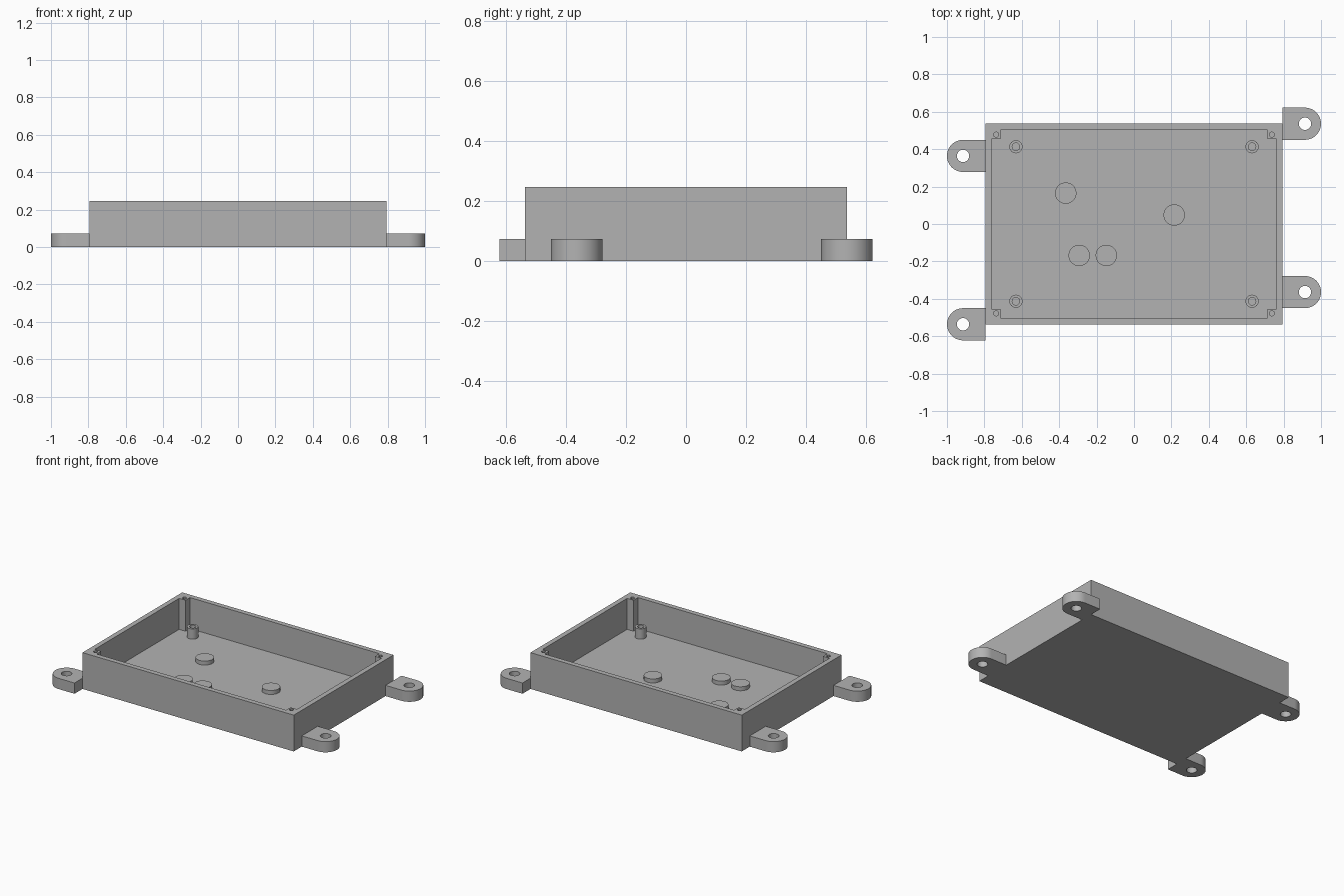
import bpy, bmesh
from math import cos, sin, pi, radians

cube = bpy.data.objects.get("Cube")
if cube:
    bpy.data.objects.remove(cube)

GREY = (0.45, 0.45, 0.45, 1)
grey = bpy.data.materials.new("matte grey")
grey.use_nodes = True
grey.diffuse_color = GREY
grey.node_tree.nodes["Principled BSDF"].inputs["Base Color"].default_value = GREY

HALF_X, HALF_Y, HEIGHT = 0.795, 0.536, 0.247
WALL, FLOOR, POST = 0.034, 0.036, 0.048
IN_X, IN_Y = HALF_X - WALL, HALF_Y - WALL
CORNERS = [(1, 1), (-1, 1), (-1, -1), (1, -1)]


def arc(x, y, r, start=0, sweep=2 * pi, n=40):
    closed = sweep >= 2 * pi
    steps = n if closed else n + 1
    return [(x + r * cos(start + sweep * i / n), y + r * sin(start + sweep * i / n))
            for i in range(steps)]


def evaluated_mesh(obj):
    bpy.context.view_layer.update()
    graph = bpy.context.evaluated_depsgraph_get()
    return bpy.data.meshes.new_from_object(obj.evaluated_get(graph))


def finish(mesh):
    mesh.materials.clear()
    mesh.materials.append(grey)
    mesh.shade_smooth()
    mesh.set_sharp_from_angle(angle=radians(30))


def prism(name, outlines, z0, z1):
    """Extrude flat outlines; an outline inside another becomes a hole."""
    curve = bpy.data.curves.new(name + " outline", "CURVE")
    curve.dimensions, curve.fill_mode = "2D", "BOTH"
    curve.extrude = (z1 - z0) / 2
    for points in outlines:
        spline = curve.splines.new("POLY")
        spline.points.add(len(points) - 1)
        for p, (x, y) in zip(spline.points, points):
            p.co = (x, y, 0, 1)
        spline.use_cyclic_u = True
    temp = bpy.data.objects.new(name + " temp", curve)
    bpy.context.collection.objects.link(temp)
    mesh = evaluated_mesh(temp)
    bpy.data.objects.remove(temp)
    bpy.data.curves.remove(curve)

    bm = bmesh.new()
    bm.from_mesh(mesh)
    bmesh.ops.remove_doubles(bm, verts=bm.verts, dist=1e-5)
    bmesh.ops.translate(bm, verts=bm.verts, vec=(0, 0, (z0 + z1) / 2))
    bmesh.ops.recalc_face_normals(bm, faces=bm.faces)
    bm.to_mesh(mesh)
    bm.free()
    finish(mesh)
    obj = bpy.data.objects.new(name, mesh)
    bpy.context.collection.objects.link(obj)
    return obj


# Cavity outline steps around a square screw post in each corner
cavity = []
for sx, sy in CORNERS:
    notch = [(sx * IN_X, sy * (IN_Y - POST)),
             (sx * (IN_X - POST), sy * (IN_Y - POST)),
             (sx * (IN_X - POST), sy * IN_Y)]
    cavity += notch if sx * sy > 0 else notch[::-1]
screw_holes = [arc(sx * (IN_X - POST / 2), sy * (IN_Y - POST / 2), 0.014, n=8)
               for sx, sy in CORNERS]

# Open tray, hollowed from a solid block
tray = prism("tray", [[(sx * HALF_X, sy * HALF_Y) for sx, sy in CORNERS]], 0, HEIGHT)
cutter = prism("cavity cutter", [cavity] + screw_holes, FLOOR, HEIGHT + 0.1)
cutter.hide_render = True
cut = tray.modifiers.new("hollow", "BOOLEAN")
cut.operation, cut.solver, cut.object = "DIFFERENCE", "EXACT", cutter
hollow = evaluated_mesh(tray)
tray.modifiers.clear()
tray.data = hollow
finish(hollow)
bpy.data.objects.remove(cutter)

# Mounting ears, staggered between the two ends
EAR_R = 0.086
for side, end in ((1, "left"), (-1, "right")):
    for y, place in ((0.536 * side, "outer"), (-0.364 * side, "inner")):
        cx = side * (1 - EAR_R)
        outline = arc(cx, y, EAR_R, -pi / 2, side * pi, 24)
        outline += [(side * HALF_X, outline[-1][1]), (side * HALF_X, outline[0][1])]
        prism(f"mounting_ear_{end}_{place}", [outline, arc(cx, y, 0.033)], 0, 0.073)

# Hollow standoffs on the floor
for i, (sx, sy) in enumerate(CORNERS):
    x, y = sx * 0.631, sy * 0.413
    prism(f"standoff_{i + 1}", [arc(x, y, 0.035), arc(x, y, 0.02)], FLOOR, FLOOR + 0.07)

# Low round support pads
for i, (x, y) in enumerate([(-0.365, 0.165), (0.215, 0.048), (-0.293, -0.168), (-0.148, -0.168)]):
    prism(f"support_pad_{i + 1}", [arc(x, y, 0.057)], FLOOR, FLOOR + 0.027)
